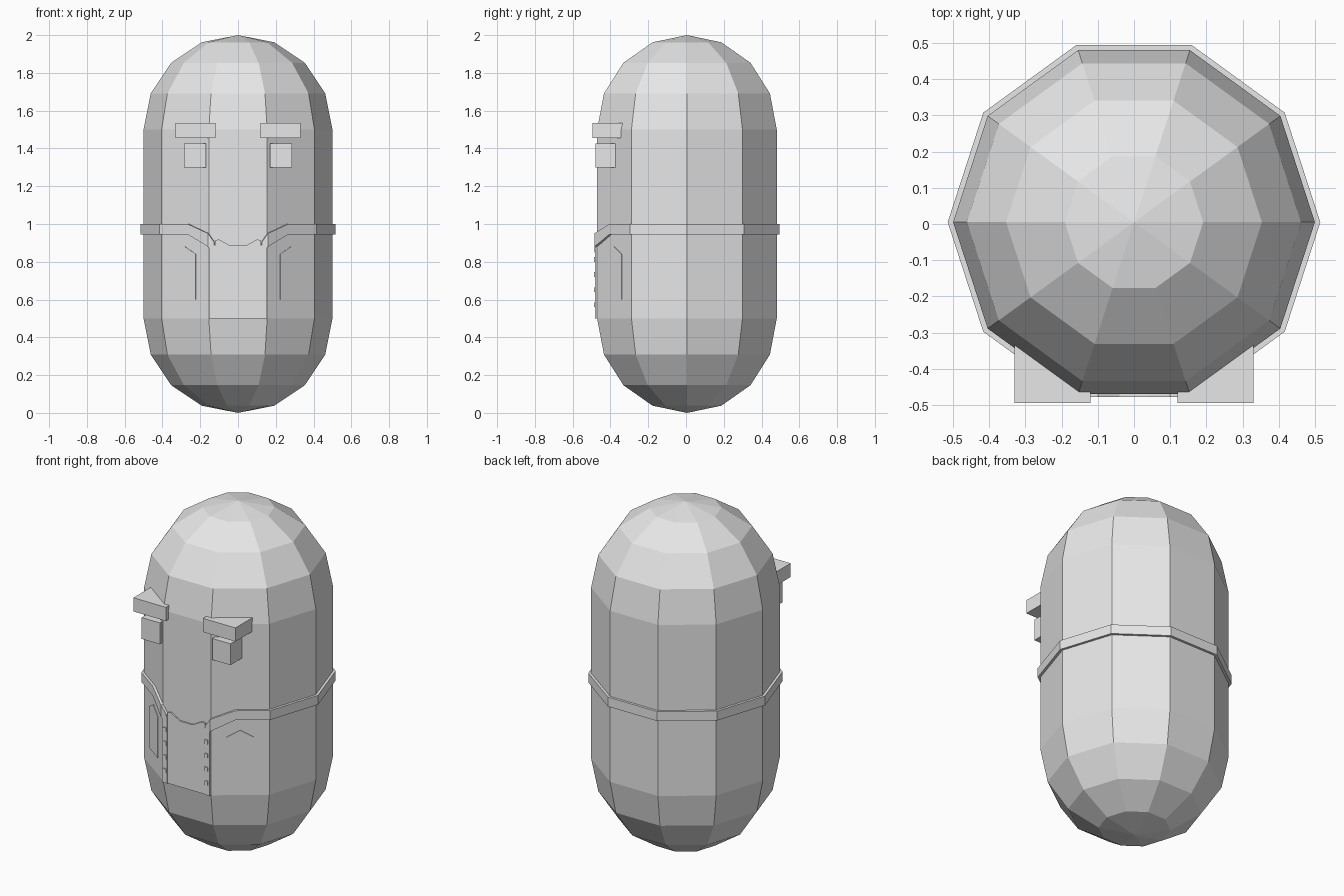
import bpy, bmesh, math
from mathutils import Vector

cube = bpy.data.objects.get("Cube")
if cube:
    bpy.data.objects.remove(cube)

SIDES, R, CY = 10, 0.5, 0.005
FRONT = CY - R * math.cos(math.pi / SIDES)

grey = bpy.data.materials.new("plain_grey")
grey.use_nodes = True
grey.diffuse_color = (0.8, 0.8, 0.8, 1)
grey.node_tree.nodes["Principled BSDF"].inputs["Base Color"].default_value = (0.8, 0.8, 0.8, 1)


def make(name, bm):
    bmesh.ops.recalc_face_normals(bm, faces=bm.faces)
    mesh = bpy.data.meshes.new(name)
    bm.to_mesh(mesh)
    bm.free()
    mesh.materials.append(grey)
    obj = bpy.data.objects.new(name, mesh)
    bpy.context.collection.objects.link(obj)
    return obj


def loft(name, rings, closed=False):
    """Join equal sized sections; cap the ends unless closed."""
    bm = bmesh.new()
    rows = [[bm.verts.new(p) for p in ring] for ring in rings]
    pairs = list(zip(rows, rows[1:])) + ([(rows[-1], rows[0])] if closed else [])
    for a, b in pairs:
        for i in range(len(a)):
            j = (i + 1) % len(a)
            bm.faces.new((a[i], a[j], b[j], b[i]))
    if not closed:
        bm.faces.new(rows[0])
        bm.faces.new(rows[-1])
    return make(name, bm)


def box(name, x, y, z):
    corners = [(x[0], y[0]), (x[1], y[0]), (x[1], y[1]), (x[0], y[1])]
    return loft(name, [[(px, py, h) for px, py in corners] for h in z])


def corner(k, r):
    a = math.tau * k / SIDES
    return Vector((r * math.cos(a), CY + r * math.sin(a), 0))


# Capsule body: faceted cylinder with domed ends
bm = bmesh.new()
rows = []
for base, angles in ((0.5, (-67.5, -45, -22.5, 0)), (1.5, (0, 22.5, 45, 67.5))):
    for deg in angles:
        a = math.radians(deg)
        rows.append([bm.verts.new(corner(k, R * math.cos(a)) + Vector((0, 0, base + R * math.sin(a))))
                     for k in range(SIDES)])
for a, b in zip(rows, rows[1:]):
    for i in range(SIDES):
        j = (i + 1) % SIDES
        bm.faces.new((a[i], a[j], b[j], b[i]))
for row, z in ((rows[0], 0), (rows[-1], 2)):
    tip = bm.verts.new((0, CY, z))
    for i in range(SIDES):
        bm.faces.new((row[i], row[(i + 1) % SIDES], tip))
make("body", bm)

# Belt: level around the back, dipping to the fly at the front
def belt_point(r, k):
    lo = math.floor(k)
    return corner(lo, r).lerp(corner(lo + 1, r), k - lo)

stations = [(-1.9, 0.85, 0.91), (-2, 0.88, 0.95), (-1.58, 0.945, 1.0)]
stations = [(-2.1, 0.85, 0.905), (-2, 0.88, 0.95), (-1.58, 0.945, 1.0)]
stations += [(k, 0.945, 1.0) for k in range(-1, 7)]
stations += [(6.58, 0.945, 1.0), (7, 0.88, 0.95), (7.1, 0.85, 0.905)]
sections = []
for k, low, high in stations:
    inner, outer = belt_point(0.49, k), belt_point(0.515, k)
    up = Vector((0, 0, 1))
    sections.append([inner + up * low, outer + up * low, outer + up * high, inner + up * high])
loft("belt", sections)

# Front fly panel with a notched top edge
half = [(0.12, 0.5), (0.12, 0.915), (0.1, 0.918), (0.04, 0.885)]
outline = half + [(-x, z) for x, z in reversed(half)]
loft("fly_panel", [[(x, y, z) for x, z in outline] for y in (FRONT + 0.02, FRONT - 0.008)])

for side, s in (("left", 1), ("right", -1)):
    def span(a, b):
        return sorted((s * a, s * b))

    # Brow and eye blocks, sunk into the body
    box(side + "_brow", span(0.12, 0.33), (-0.495, -0.335), (1.455, 1.535))
    box(side + "_eye", span(0.17, 0.287), (-0.48, -0.37), (1.30, 1.425))

    # Button strip beside the fly
    box(side + "_fly_strip", span(0.12, 0.154), (FRONT - 0.012, FRONT + 0.02), (0.5, 0.89))
    for n in range(4):
        z = 0.56 + n * 0.08
        box(f"{side}_button_{n + 1}", span(0.125, 0.143), (FRONT - 0.017, FRONT), (z, z + 0.025))

    # Pocket with a peaked top on the angled front facet
    a, b = corner(-2, R), corner(-1, R)
    out = Vector((a.x + b.x, a.y + b.y - 2 * CY, 0)).normalized()
    shape = [(0.27, 0.6), (0.73, 0.6), (0.73, 0.84), (0.5, 0.88), (0.27, 0.84)]
    rings = []
    for depth in (-0.01, 0.003):
        ring = [a.lerp(b, t) + out * depth + Vector((0, 0, z)) for t, z in shape]
        rings.append([(s * p.x, p.y, p.z) for p in ring])
    loft(side + "_pocket", rings)
